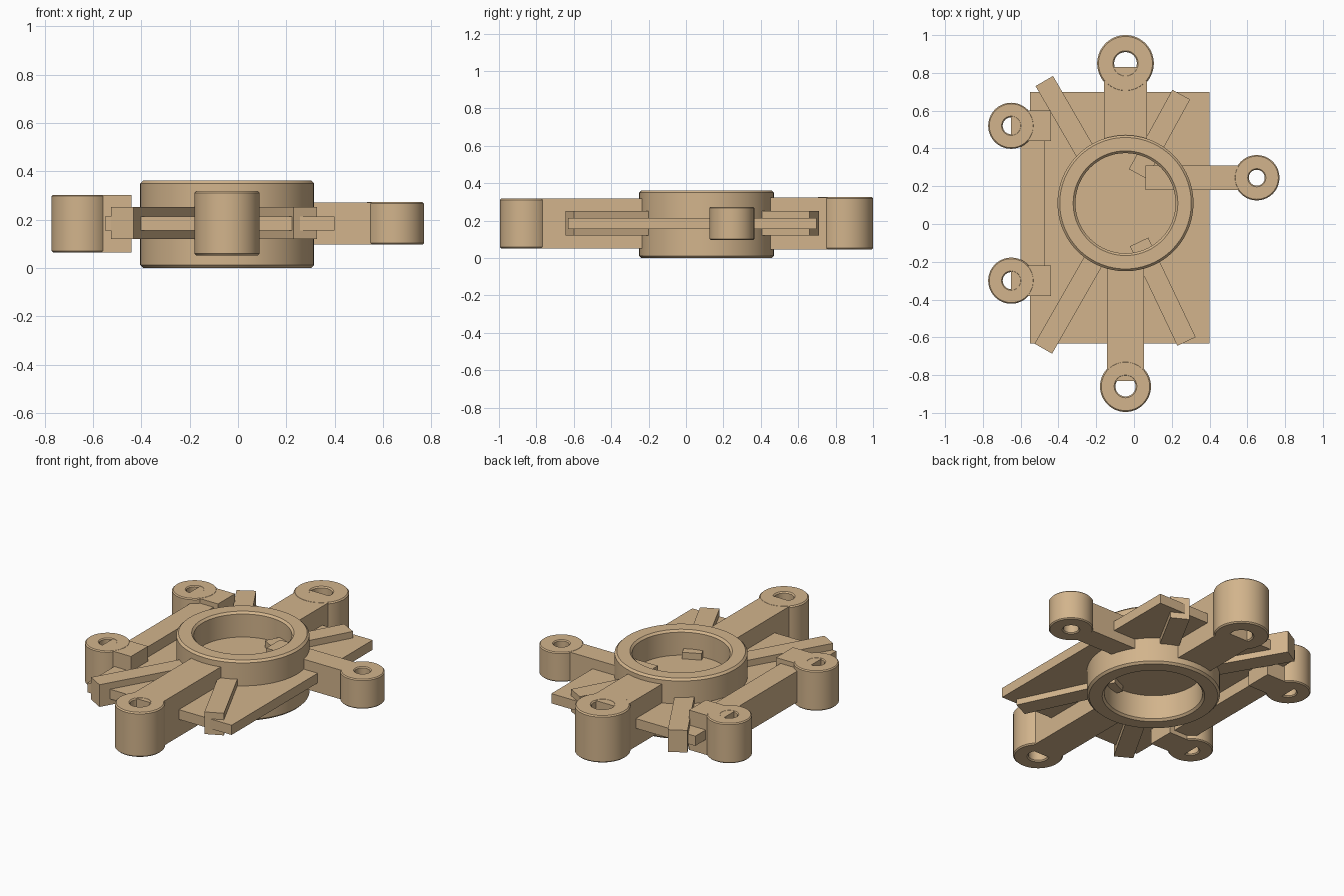
import bpy, bmesh, math
from mathutils import Matrix, Vector

cube = bpy.data.objects.get("Cube")
if cube:
    bpy.data.objects.remove(cube, do_unlink=True)

tan = bpy.data.materials.new("tan")
tan.use_nodes = True
colour = (0.645, 0.456, 0.262, 1)
tan.diffuse_color = colour
tan.node_tree.nodes["Principled BSDF"].inputs["Base Color"].default_value = colour


def finish(name, bm):
    bmesh.ops.recalc_face_normals(bm, faces=bm.faces)
    mesh = bpy.data.meshes.new(name)
    bm.to_mesh(mesh)
    bm.free()
    mesh.materials.append(tan)
    obj = bpy.data.objects.new(name, mesh)
    bpy.context.collection.objects.link(obj)
    return obj


def ring(name, x, y, outer, inner, z0, z1, bevel, steps=64):
    """Upright tube with chamfered rims, turned from a profile."""
    b = bevel
    profile = [(inner, z0 + b), (inner + b, z0), (outer - b, z0), (outer, z0 + b),
               (outer, z1 - b), (outer - b, z1), (inner + b, z1), (inner, z1 - b)]
    bm = bmesh.new()
    loops = []
    for i in range(steps):
        a = 2 * math.pi * i / steps
        loops.append([bm.verts.new((x + r * math.cos(a), y + r * math.sin(a), z))
                      for r, z in profile])
    n = len(profile)
    for i in range(steps):
        p, q = loops[i], loops[(i + 1) % steps]
        for j in range(n):
            k = (j + 1) % n
            bm.faces.new((p[j], q[j], q[k], p[k]))
    obj = finish(name, bm)
    bpy.ops.object.select_all(action='DESELECT')
    obj.select_set(True)
    bpy.context.view_layer.objects.active = obj
    bpy.ops.object.shade_smooth_by_angle(angle=math.radians(30))


def bar(name, start, end, width, z0, z1):
    """Box running between two points on the ground plan."""
    a, b = Vector(start), Vector(end)
    d, mid = b - a, (a + b) / 2
    bm = bmesh.new()
    bmesh.ops.create_cube(bm, size=1, matrix=(
        Matrix.Translation((mid.x, mid.y, (z0 + z1) / 2))
        @ Matrix.Rotation(math.atan2(d.y, d.x), 4, 'Z')
        @ Matrix.Diagonal((d.length, width, z1 - z0, 1))))
    finish(name, bm)


# Central hub and the thin plate through it
cx, cy = -0.045, 0.11
ring("hub", cx, cy, 0.36, 0.265, 0, 0.362, 0.012, 96)
bar("plate", (-0.55, 0.033), (0.4, 0.033), 1.33, 0.155, 0.213)

# Front and back arms with eyelets
bar("front_arm", (cx, -0.83), (cx, -0.2), 0.195, 0.052, 0.317)
ring("front_eyelet", cx, -0.86, 0.135, 0.053, 0.052, 0.318, 0.007)
bar("back_arm", (cx, 0.83), (cx, 0.42), 0.225, 0.046, 0.325)
ring("back_eyelet", cx, 0.85, 0.15, 0.06, 0.046, 0.326, 0.007)

# Side arm reaching into the hub
bar("left_arm", (0.06, 0.245), (0.59, 0.245), 0.13, 0.098, 0.272)
ring("left_eyelet", 0.65, 0.245, 0.12, 0.042, 0.097, 0.273, 0.006)

# Opposite side: two eyelets on blocks joined by a rail
for place, y in (("front", -0.3), ("back", 0.52)):
    bar(f"right_{place}_block", (-0.65, y), (-0.44, y), 0.16, 0.065, 0.302)
    ring(f"right_{place}_eyelet", -0.65, y, 0.122, 0.045, 0.065, 0.303, 0.006)
bar("right_rail", (-0.535, -0.3), (-0.535, 0.52), 0.13, 0.09, 0.275)

# Diagonal braces
braces = {
    "back_right_brace": ((-0.475, 0.757), (-0.245, 0.36)),
    "back_left_brace": ((0.25, 0.685), (0.02, 0.265)),
    "front_right_brace": ((-0.48, -0.66), (-0.2, -0.17)),
    "front_left_brace": ((0.278, -0.622), (0.027, -0.095)),
}
for name, (outer_end, inner_end) in braces.items():
    bar(name, outer_end, inner_end, 0.107, 0.12, 0.252)
